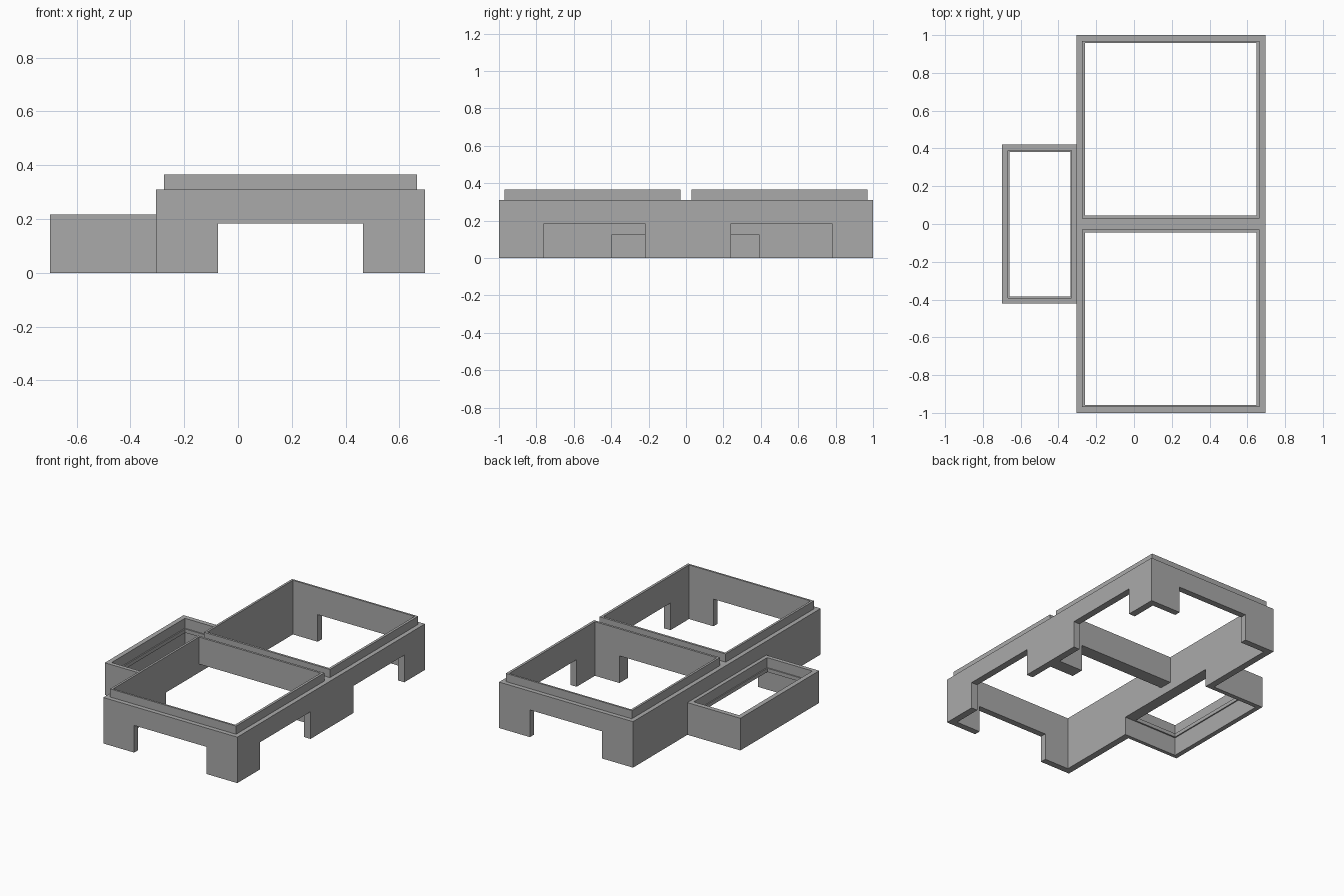
import bpy
import bmesh
from mathutils import Vector

cube = bpy.data.objects.get("Cube")
if cube:
    bpy.data.objects.remove(cube, do_unlink=True)

grey = bpy.data.materials.new("plain_grey")
grey.use_nodes = True
grey.diffuse_color = (0.4, 0.4, 0.4, 1)
grey.node_tree.nodes["Principled BSDF"].inputs["Base Color"].default_value = grey.diffuse_color


def box(name, x, y, z):
    """Block spanning the given (low, high) ranges."""
    bm = bmesh.new()
    bmesh.ops.create_cube(bm, size=1)
    low, high = (Vector(c) for c in zip(x, y, z))
    for v in bm.verts:
        v.co = (low + high) / 2 + v.co * (high - low)
    mesh = bpy.data.meshes.new(name)
    bm.to_mesh(mesh)
    bm.free()
    mesh.materials.append(grey)
    obj = bpy.data.objects.new(name, mesh)
    bpy.context.collection.objects.link(obj)
    return obj


def combine(obj, operation, x, y, z):
    """Add or cut a block, then discard the helper."""
    tool = box("helper", x, y, z)
    tool.hide_render = True
    mod = obj.modifiers.new("shape", 'BOOLEAN')
    mod.operation, mod.object, mod.solver = operation, tool, 'EXACT'
    bpy.context.view_layer.objects.active = obj
    bpy.ops.object.modifier_apply(modifier=mod.name)
    bpy.data.objects.remove(tool, do_unlink=True)


def span(a, b, side):
    return tuple(sorted((a * side, b * side)))


BELOW = -0.1
DOOR = (BELOW, 0.183)

# Main two-bay frame
frame = box("main_frame", (-0.305, 0.695), (-1, 1), (0, 0.31))

# Raised lips, then the open bays through them
for side in (-1, 1):
    combine(frame, 'UNION', (-0.275, 0.665), span(0.03, 0.97, side), (0.25, 0.365))
for side in (-1, 1):
    combine(frame, 'DIFFERENCE', (-0.26, 0.648), span(0.045, 0.957, side), (BELOW, 0.5))

# Openings in the end walls, the middle wall and the long side
for y in ((-1.1, -0.9), (0.9, 1.1)):
    combine(frame, 'DIFFERENCE', (-0.075, 0.465), y, DOOR)
combine(frame, 'DIFFERENCE', (-0.26, 0.465), (-0.1, 0.1), DOOR)
for y in ((-0.76, -0.22), (0.24, 0.78)):
    combine(frame, 'DIFFERENCE', (0.6, 0.8), y, DOOR)

# Low passage from the bays into the side tray
combine(frame, 'DIFFERENCE', (-0.4, -0.2), (-0.395, 0.39), (BELOW, 0.125))

# Side tray with a thin inner ledge
tray = box("side_tray", (-0.7, -0.305), (-0.42, 0.42), (0, 0.217))
combine(tray, 'DIFFERENCE', (-0.668, -0.2), (-0.395, 0.39), (BELOW, 0.125))
combine(tray, 'DIFFERENCE', (-0.66, -0.337), (-0.385, 0.38), (BELOW, 0.3))
combine(tray, 'DIFFERENCE', (-0.668, -0.33), (-0.393, 0.388), (0.15, 0.3))
